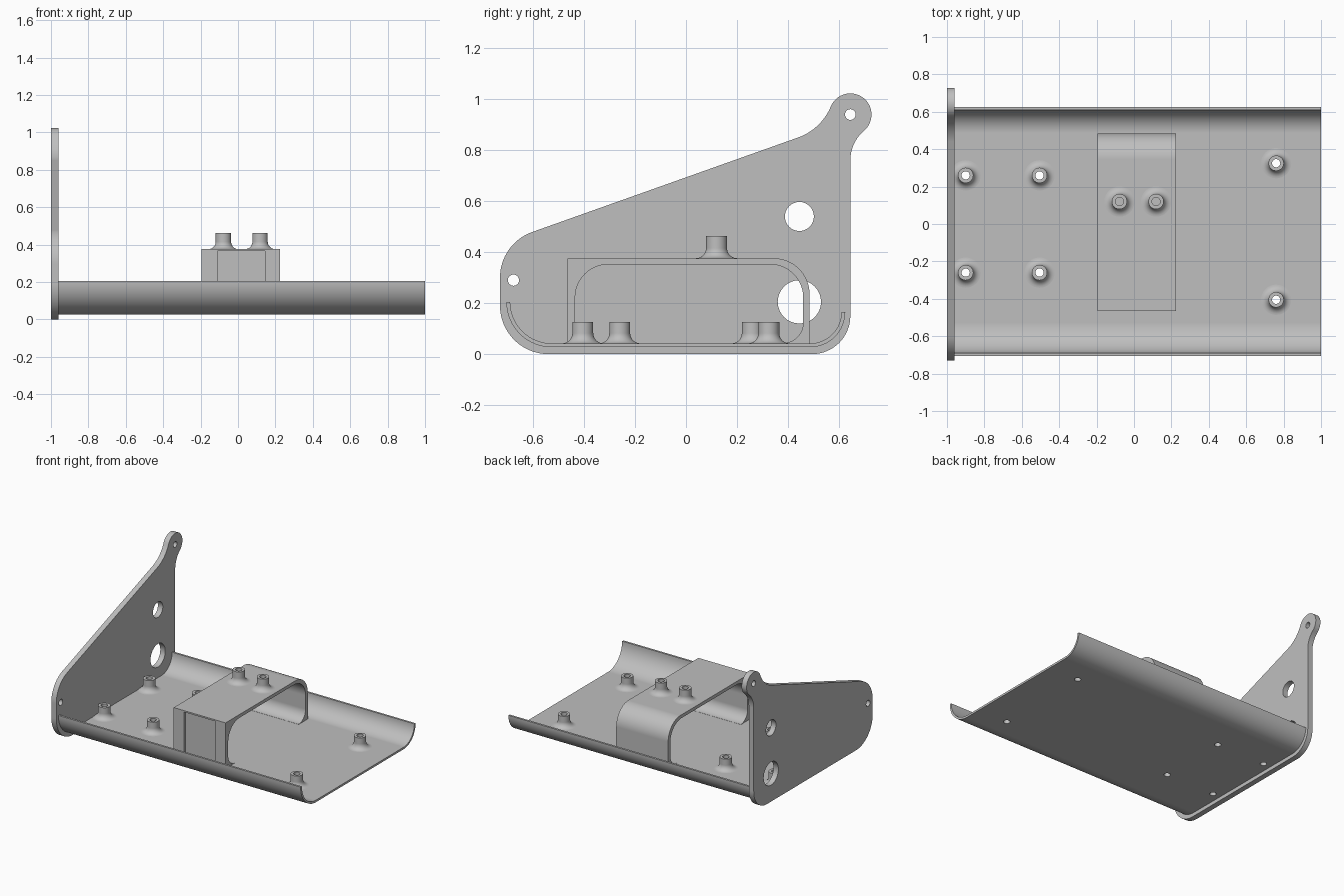
import bpy, bmesh
from math import sin, cos, radians, atan2, degrees
from mathutils import Matrix, Vector

if "Cube" in bpy.data.objects:
    bpy.data.objects.remove(bpy.data.objects["Cube"])

GREY = (0.52, 0.52, 0.52, 1)
mat = bpy.data.materials.new("plain grey")
mat.use_nodes = True
mat.diffuse_color = GREY
mat.node_tree.nodes["Principled BSDF"].inputs["Base Color"].default_value = GREY


def make(name, bm):
    bmesh.ops.recalc_face_normals(bm, faces=bm.faces)
    me = bpy.data.meshes.new(name)
    bm.to_mesh(me)
    bm.free()
    ob = bpy.data.objects.new(name, me)
    bpy.context.collection.objects.link(ob)
    me.materials.append(mat)
    return ob


def activate(ob):
    bpy.ops.object.select_all(action='DESELECT')
    ob.select_set(True)
    bpy.context.view_layer.objects.active = ob


def arc(cy, cz, r, a0, a1, n=16):
    """Points on an arc, angles in degrees."""
    angles = [radians(a0 + (a1 - a0) * i / n) for i in range(n + 1)]
    return [(cy + r * cos(a), cz + r * sin(a)) for a in angles]


def prism(name, outline, x0, x1):
    """Extrude a side outline (y, z) along x."""
    bm = bmesh.new()
    face = bm.faces.new([bm.verts.new((x0, y, z)) for y, z in outline])
    geo = bmesh.ops.extrude_face_region(bm, geom=[face])["geom"]
    bmesh.ops.translate(bm, vec=(x1 - x0, 0, 0),
                        verts=[v for v in geo if isinstance(v, bmesh.types.BMVert)])
    return make(name, bm)


def rod(centre, r, depth, axis):
    bm = bmesh.new()
    turn = Matrix.Rotation(radians(90), 4, 'Y') if axis == 'x' else Matrix()
    bmesh.ops.create_cone(bm, cap_ends=True, segments=32, radius1=r, radius2=r,
                          depth=depth, matrix=Matrix.Translation(centre) @ turn)
    return make("cutter", bm)


def cut(ob, cutters):
    activate(ob)
    for c in cutters:
        mod = ob.modifiers.new("cut", 'BOOLEAN')
        mod.operation, mod.solver, mod.object = 'DIFFERENCE', 'EXACT', c
        bpy.ops.object.modifier_apply(modifier=mod.name)
        bpy.data.objects.remove(c)


def finish(ob):
    activate(ob)
    bpy.ops.object.shade_smooth_by_angle(angle=radians(30))
    ob.modifiers.new("even shading", 'WEIGHTED_NORMAL').keep_sharp = True


# End plate: rounded corners, sloped top and a round hanging lug
lug, lug_r = Vector((0.645, 0.94)), 0.083
slope_end = Vector((0.44, 0.85))
slope = 19.6
n = Vector((-sin(radians(slope)), cos(radians(slope))))
d = slope_end - lug
neck_r = (d.length_squared - lug_r ** 2) / (2 * lug_r - 2 * d.dot(n))
neck = slope_end + n * neck_r
to_lug = degrees(atan2(lug.y - neck.y, lug.x - neck.x))
rear_r = 0.154
outline = (arc(-0.54, 0.19, 0.19, 270, 180)
           + arc(-0.54, 0.30, 0.19, 180, 90 + slope)
           + arc(neck.x, neck.y, neck_r, slope - 90, to_lug)
           + arc(lug.x, lug.y, lug_r, to_lug + 180, -49.5, 32)[1:]
           + arc(lug.x + rear_r, 0.76, rear_r, 130.5, 180)[1:]
           + arc(0.495, 0.15, 0.15, 0, -90))
plate = prism("end_plate", outline, -1, -0.96)
cut(plate, [rod((-0.98, y, z), r, 0.2, 'x') for y, z, r in (
    (-0.677, 0.29, 0.022), (0.445, 0.54, 0.057),
    (0.445, 0.205, 0.085), (lug.x, lug.y, 0.021))])
finish(plate)

# Tray: thin sheet with both long edges rolled up
FLOOR, UNDER = 0.042, 0.027
t = FLOOR - UNDER
tray = prism("tray",
             arc(-0.527, 0.205, 0.178, 180, 270) + arc(0.487, 0.165, 0.138, 270, 360)
             + arc(0.487, 0.165, 0.138 - t, 360, 270)
             + arc(-0.527, 0.205, 0.178 - t, 270, 180), -0.96, 1)

# Bridge: arch with square front corner, rounded rear corner and inner fillets
TOP = 0.376
bridge = prism("bridge",
               [(-0.465, 0.035), (-0.465, TOP)]
               + arc(0.345, TOP - 0.14, 0.14, 90, 0)
               + [(0.485, 0.035), (0.38, 0.035)]
               + arc(0.38, FLOOR + 0.081, 0.08, -90, 0)
               + arc(0.33, 0.222, 0.13, 0, 90) + arc(-0.305, 0.222, 0.13, 90, 180)
               + arc(-0.355, FLOOR + 0.081, 0.08, 180, 270)
               + [(-0.355, 0.035)], -0.195, 0.225)

# Shallow pocket in the bridge front
bm = bmesh.new()
bmesh.ops.create_cube(bm, size=1, matrix=Matrix.Translation((0.0175, -0.475, 0.204))
                      @ Matrix.Diagonal((0.255, 0.05, 0.322, 1)))
pocket = make("cutter", bm)

# Screw bosses with filleted feet and through holes
HOLE, BOSS, FILLET = 0.022, 0.041, 0.04


def boss(name, x, y, base, height, bottom):
    profile = ([(HOLE, bottom), (HOLE, base + height), (BOSS, base + height)]
               + arc(BOSS + FILLET, base + FILLET, FILLET, 180, 270, 8)
               + [(BOSS + FILLET, bottom)])
    bm = bmesh.new()
    verts = [bm.verts.new((r, 0, z)) for r, z in profile]
    edges = [bm.edges.new((a, b)) for a, b in zip(verts, verts[1:])]
    bmesh.ops.spin(bm, geom=verts + edges, cent=(0, 0, 0), axis=(0, 0, 1),
                   angle=radians(360), steps=32, use_duplicate=False)
    bmesh.ops.remove_doubles(bm, verts=bm.verts, dist=0.0001)
    bmesh.ops.translate(bm, vec=(x, y, 0), verts=bm.verts)
    finish(make(name, bm))


tray_spots = [(x, y) for x in (-0.9, -0.505) for y in (-0.26, 0.26)]
tray_spots += [(0.76, 0.325), (0.76, -0.405)]
bridge_spots = [(-0.078, 0.12), (0.118, 0.12)]

cut(tray, [rod((x, y, FLOOR), HOLE, 0.2, 'z') for x, y in tray_spots])
cut(bridge, [pocket] + [rod((x, y, TOP), HOLE, 0.2, 'z') for x, y in bridge_spots])
finish(tray)
finish(bridge)
for i, (x, y) in enumerate(tray_spots):
    boss(f"tray_boss_{i + 1}", x, y, FLOOR, 0.084, FLOOR - 0.005)
for i, (x, y) in enumerate(bridge_spots):
    boss(f"bridge_boss_{i + 1}", x, y, TOP, 0.087, TOP - 0.005)
